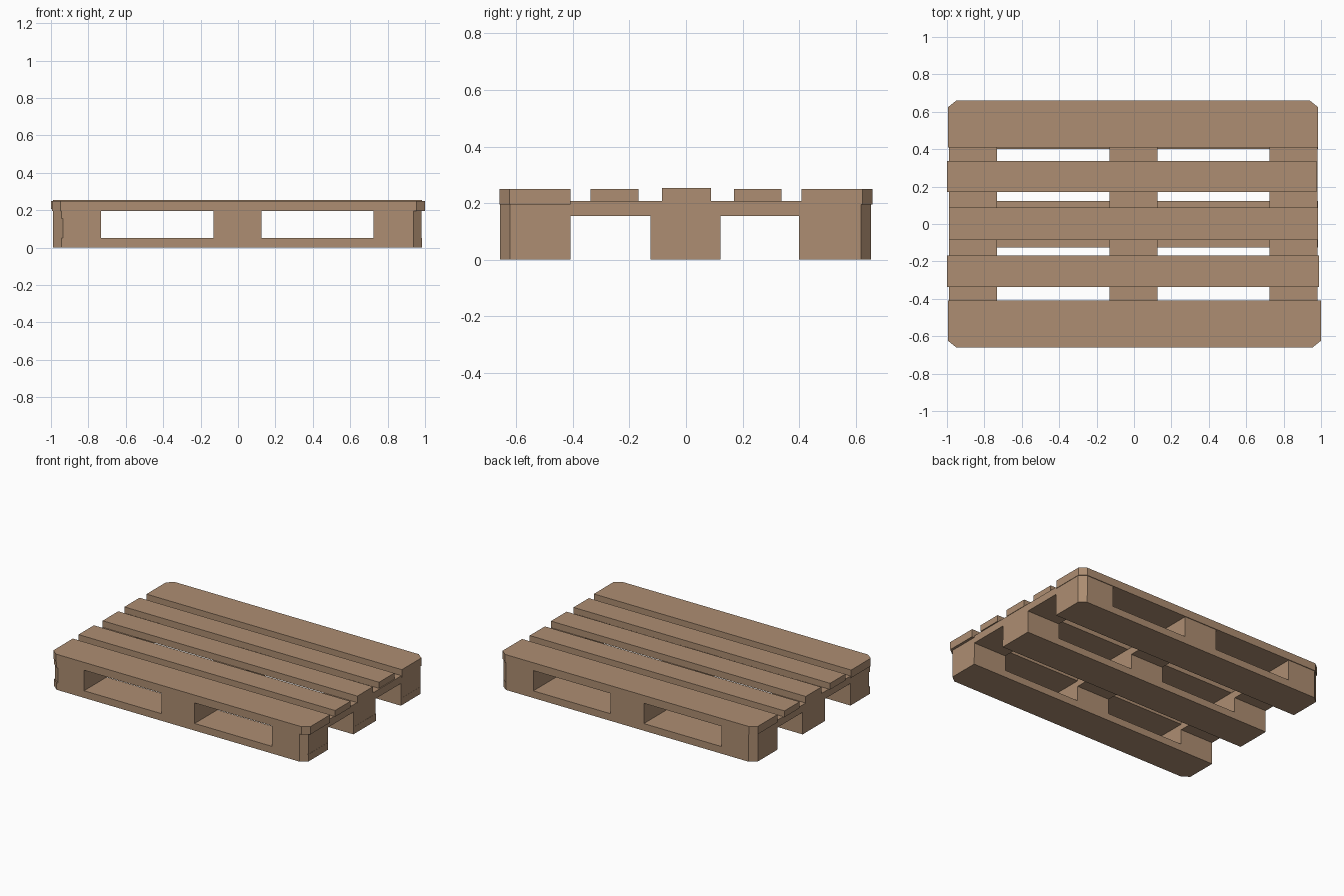
import bpy, bmesh

if "Cube" in bpy.data.objects:
    bpy.data.objects.remove(bpy.data.objects["Cube"])

wood = bpy.data.materials.new("pallet wood")
wood.diffuse_color = (0.42, 0.27, 0.168, 1)
wood.use_nodes = True
wood.node_tree.nodes["Principled BSDF"].inputs["Base Color"].default_value = wood.diffuse_color


def plank(name, x, y, z, cuts="", cx=0.045, cy=0.036):
    """Box from ranges; cuts lists the corners (e.g. 'lf rb') to chamfer in plan."""
    (x0, x1), (y0, y1) = x, y
    corners = [("lf", x0, y0, 1, 1, False), ("rf", x1, y0, -1, 1, True),
               ("rb", x1, y1, -1, -1, False), ("lb", x0, y1, 1, -1, True)]
    pts = []
    for tag, px, py, sx, sy, x_first in corners:
        if tag in cuts.split():
            pair = [(px, py + sy * cy), (px + sx * cx, py)]
            pts += pair[::-1] if x_first else pair
        else:
            pts.append((px, py))
    bm = bmesh.new()
    base = bm.faces.new([bm.verts.new((a, b, z[0])) for a, b in pts])
    ext = bmesh.ops.extrude_face_region(bm, geom=[base], use_keep_orig=True)
    top = [v for v in ext["geom"] if isinstance(v, bmesh.types.BMVert)]
    bmesh.ops.translate(bm, verts=top, vec=(0, 0, z[1] - z[0]))
    bmesh.ops.recalc_face_normals(bm, faces=bm.faces)
    me = bpy.data.meshes.new(name)
    bm.to_mesh(me)
    bm.free()
    me.materials.append(wood)
    ob = bpy.data.objects.new(name, me)
    bpy.context.collection.objects.link(ob)
    return ob


# Deck boards, running along x with slightly uneven ends
plank("deck_board_front", (-0.995, 1.0), (-0.66, -0.408), (0.195, 0.25), "lf rf")
plank("deck_board_front_inner", (-1.0, 0.99), (-0.338, -0.168), (0.206, 0.25))
plank("deck_board_middle", (-0.99, 0.985), (-0.085, 0.088), (0.206, 0.253))
plank("deck_board_back_inner", (-1.0, 0.975), (0.17, 0.338), (0.206, 0.25))
plank("deck_board_back", (-0.995, 0.985), (0.408, 0.66), (0.195, 0.25), "lb rb")

columns = {"left": (-0.99, -0.733), "centre": (-0.132, 0.125), "right": (0.725, 0.982)}
rows = {"front": (-0.658, -0.408), "middle": (-0.126, 0.122), "back": (0.4, 0.655)}

# Cross boards under the deck
for side, xr in columns.items():
    cut = {"left": "lf lb", "right": "rf rb"}.get(side, "")
    plank("cross_board_" + side, xr, (-0.658, 0.655), (0.155, 0.207), cut)

# Nine spacer blocks
for side, xr in columns.items():
    for row, yr in rows.items():
        cut = side[0] + row[0] if side != "centre" and row != "middle" else ""
        c = 0.055 if cut == "lf" else 0.045
        plank(f"block_{side}_{row}", xr, yr, (0.05, 0.155), cut, c, c * 0.8)

# Bottom runners
for row, yr in rows.items():
    cut = {"front": "lf rf", "back": "lb rb"}.get(row, "")
    plank("runner_" + row, (-0.99, 0.983), yr, (0, 0.05), cut)
